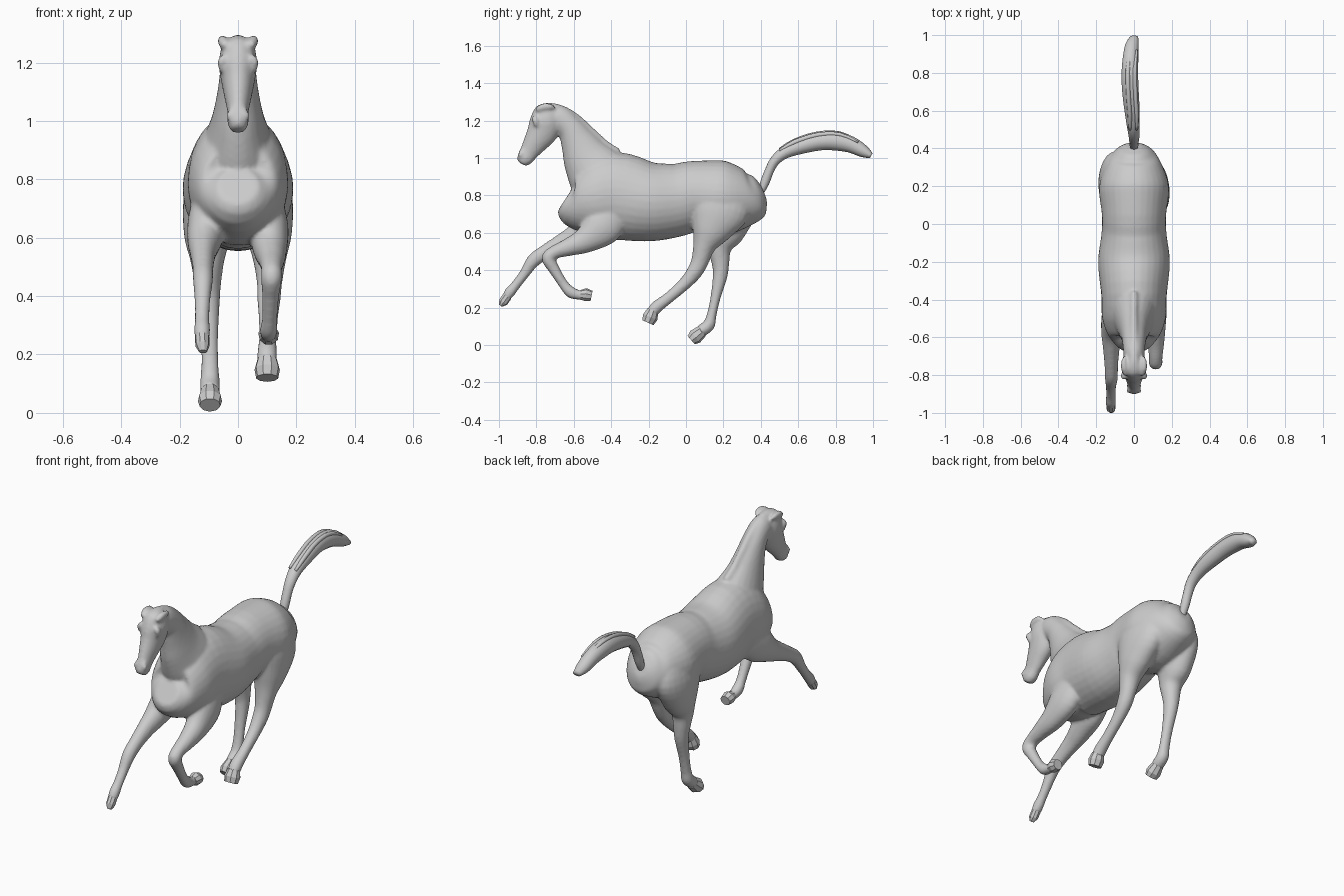
import bpy, bmesh
from math import sin, cos, pi
from mathutils import Vector


def catmull(a, b, c, d, t):
    return 0.5 * (2*b + (c - a)*t + (2*a - 5*b + 4*c - d)*t*t + (3*b - a - 3*c + d)*t**3)


def loft(name, sections, sides=24, sub=4, smooth=True):
    """Skin elliptical rings (x, y, z, half depth, half width) along a path in the yz plane."""
    rows = [Vector(s) for s in sections]
    path = []
    for i in range(len(rows) - 1):
        p = [rows[max(i-1, 0)], rows[i], rows[i+1], rows[min(i+2, len(rows)-1)]]
        path += [catmull(*p, k / sub) for k in range(sub)]
    path.append(rows[-1])
    bm = bmesh.new()
    rings = []
    for i, s in enumerate(path):
        a, b = path[max(i-1, 0)], path[min(i+1, len(path)-1)]
        t = Vector((0, b[1]-a[1], b[2]-a[2])).normalized()
        n = Vector((0, -t.z, t.y))
        c = Vector(s[:3])
        rings.append([bm.verts.new(c + n * s[3] * cos(2*pi*k/sides)
                                   + Vector((s[4] * sin(2*pi*k/sides), 0, 0)))
                      for k in range(sides)])
    for r, q in zip(rings, rings[1:]):
        for k in range(sides):
            j = (k + 1) % sides
            bm.faces.new((r[k], r[j], q[j], q[k]))
    bm.faces.new(rings[0])
    bm.faces.new(rings[-1])
    bmesh.ops.recalc_face_normals(bm, faces=bm.faces[:])
    for f in bm.faces:
        f.smooth = smooth
    me = bpy.data.meshes.new(name)
    bm.to_mesh(me)
    bm.free()
    ob = bpy.data.objects.new(name, me)
    bpy.context.collection.objects.link(ob)
    return ob


def mid(rows, x=0.0):
    return [(x, *r) for r in rows]


# Torso: rump to chest
skin = [loft("torso", mid([
    (.415, .82, .04, .04), (.39, .81, .105, .09), (.33, .79, .15, .14),
    (.2, .785, .2, .185), (.05, .80, .185, .17), (-.05, .776, .196, .172),
    (-.2, .766, .213, .19), (-.38, .797, .235, .173), (-.5, .775, .205, .168),
    (-.6, .76, .14, .13), (-.645, .78, .07, .07)]), 32)]

# Neck
skin.append(loft("neck", mid([
    (-.42, .85, .17, .13), (-.475, .92, .165, .12), (-.53, 1.0, .133, .092),
    (-.575, 1.085, .098, .073), (-.622, 1.165, .072, .062),
    (-.685, 1.215, .07, .056), (-.75, 1.225, .05, .045)])))

# Mane crest
skin.append(loft("mane", mid([
    (-.36, 1.03, .02, .02), (-.43, 1.072, .022, .02), (-.50, 1.135, .022, .02),
    (-.575, 1.205, .022, .02), (-.65, 1.254, .022, .022), (-.73, 1.276, .02, .028),
    (-.79, 1.268, .015, .025)]), 12))

# Head: poll to muzzle
skin.append(loft("head", mid([
    (-.722, 1.275, .04, .04), (-.735, 1.245, .075, .058), (-.748, 1.195, .086, .066),
    (-.768, 1.14, .083, .058), (-.807, 1.08, .065, .046), (-.84, 1.03, .05, .036),
    (-.864, .992, .042, .036), (-.877, .968, .025, .024)])))

# Ears, brows and nostrils
for s in (-1, 1):
    skin.append(loft("ear", [(s*.042, -.80, 1.255, .014, .016), (s*.052, -.765, 1.272, .02, .018),
                             (s*.054, -.725, 1.275, .016, .014), (s*.05, -.70, 1.27, .006, .006)], 12))
    skin.append(loft("brow", [(s*.048, -.815, 1.225, .01, .012), (s*.056, -.805, 1.20, .018, .017),
                              (s*.054, -.80, 1.17, .01, .01)], 12))
    skin.append(loft("nostril", [(s*.02, -.875, 1.045, .008, .008), (s*.026, -.883, 1.02, .014, .013),
                                 (s*.024, -.884, .995, .008, .008)], 12))

# Folded foreleg (+x) and reaching foreleg (-x)
skin.append(loft("folded_foreleg", [
    (.10, -.40, .70, .10, .06), (.105, -.45, .63, .105, .068), (.11, -.54, .56, .07, .058),
    (.115, -.63, .523, .048, .045), (.115, -.705, .495, .036, .036),
    (.115, -.735, .463, .037, .036), (.112, -.705, .405, .03, .03),
    (.108, -.655, .325, .026, .026), (.105, -.617, .283, .031, .03),
    (.105, -.575, .268, .026, .026), (.105, -.545, .266, .026, .026)]))
skin.append(loft("reaching_foreleg", [
    (-.10, -.43, .71, .11, .06), (-.105, -.50, .645, .10, .068), (-.115, -.58, .587, .068, .058),
    (-.12, -.66, .545, .052, .044), (-.12, -.75, .497, .041, .036),
    (-.12, -.815, .452, .037, .034), (-.122, -.865, .38, .027, .027),
    (-.123, -.912, .318, .026, .025), (-.123, -.94, .285, .029, .028),
    (-.123, -.96, .255, .025, .025)]))

# Forward hind leg (+x) and standing hind leg (-x)
skin.append(loft("forward_hind_leg", [
    (.09, .20, .86, .11, .06), (.10, .18, .74, .165, .086), (.105, .135, .62, .112, .08),
    (.108, .098, .53, .062, .058), (.108, .075, .45, .047, .044),
    (.106, .045, .39, .042, .04), (.104, -.01, .325, .034, .033),
    (.102, -.09, .255, .03, .03), (.10, -.155, .205, .033, .034), (.10, -.185, .17, .03, .034)]))
skin.append(loft("standing_hind_leg", [
    (-.09, .22, .86, .11, .06), (-.10, .22, .74, .165, .086), (-.105, .205, .61, .115, .08),
    (-.105, .18, .52, .066, .058), (-.103, .185, .43, .046, .044),
    (-.10, .182, .365, .039, .037), (-.098, .157, .25, .027, .03),
    (-.096, .137, .16, .026, .03), (-.096, .12, .105, .034, .034), (-.096, .075, .072, .032, .034)]))

# Fuse the parts into one continuous skin
bpy.ops.object.select_all(action='DESELECT')
for o in skin:
    o.select_set(True)
horse = skin[0]
bpy.context.view_layer.objects.active = horse
bpy.ops.object.join()
horse.name = "horse_body"
m = horse.modifiers.new("fuse", 'REMESH')
m.mode, m.voxel_size, m.use_smooth_shade = 'VOXEL', 0.009, True
m = horse.modifiers.new("soften", 'SMOOTH')
m.factor, m.iterations = 0.5, 5
for m in list(horse.modifiers):
    bpy.ops.object.modifier_apply(modifier=m.name)

# Hooves: faceted wedges
hooves = {
    "hoof_folded": [(.105, -.565, .268, .026, .028), (.105, -.535, .268, .036, .036),
                    (.105, -.505, .262, .028, .03)],
    "hoof_reaching": [(-.123, -.955, .262, .026, .025), (-.122, -.978, .23, .026, .024),
                      (-.12, -.992, .21, .01, .014)],
    "hoof_forward": [(.10, -.178, .185, .032, .034), (.10, -.192, .15, .042, .044),
                     (.10, -.205, .12, .034, .038)],
    "hoof_standing": [(-.096, .085, .075, .034, .032), (-.096, .048, .045, .042, .042),
                      (-.096, .027, .027, .03, .036)],
}
for name, rows in hooves.items():
    loft(name, rows, 9, 1, False)

# Tail: thin dock sweeping out to a thick plume
loft("tail", [
    (0, .395, .80, .012, .015), (0, .42, .865, .024, .024), (0, .445, .93, .024, .026),
    (0, .475, .985, .027, .03), (-.005, .53, 1.03, .033, .035), (-.012, .62, 1.065, .042, .042),
    (-.02, .72, 1.088, .047, .045), (-.022, .80, 1.09, .05, .045), (-.018, .88, 1.072, .044, .042),
    (-.01, .95, 1.035, .033, .036), (0, .99, 1.012, .015, .022)], 14, 3)
# Loose hair strands along the tail
for x, dz in ((-.022, .0), (.014, -.006)):
    loft("tail_strand", [(x, .50, 1.045 + dz, .008, .008), (x, .58, 1.09 + dz, .013, .012),
                         (x - .008, .70, 1.128 + dz, .013, .012), (x - .01, .82, 1.132 + dz, .011, .012),
                         (x, .92, 1.09 + dz, .006, .006)], 8, 3)
